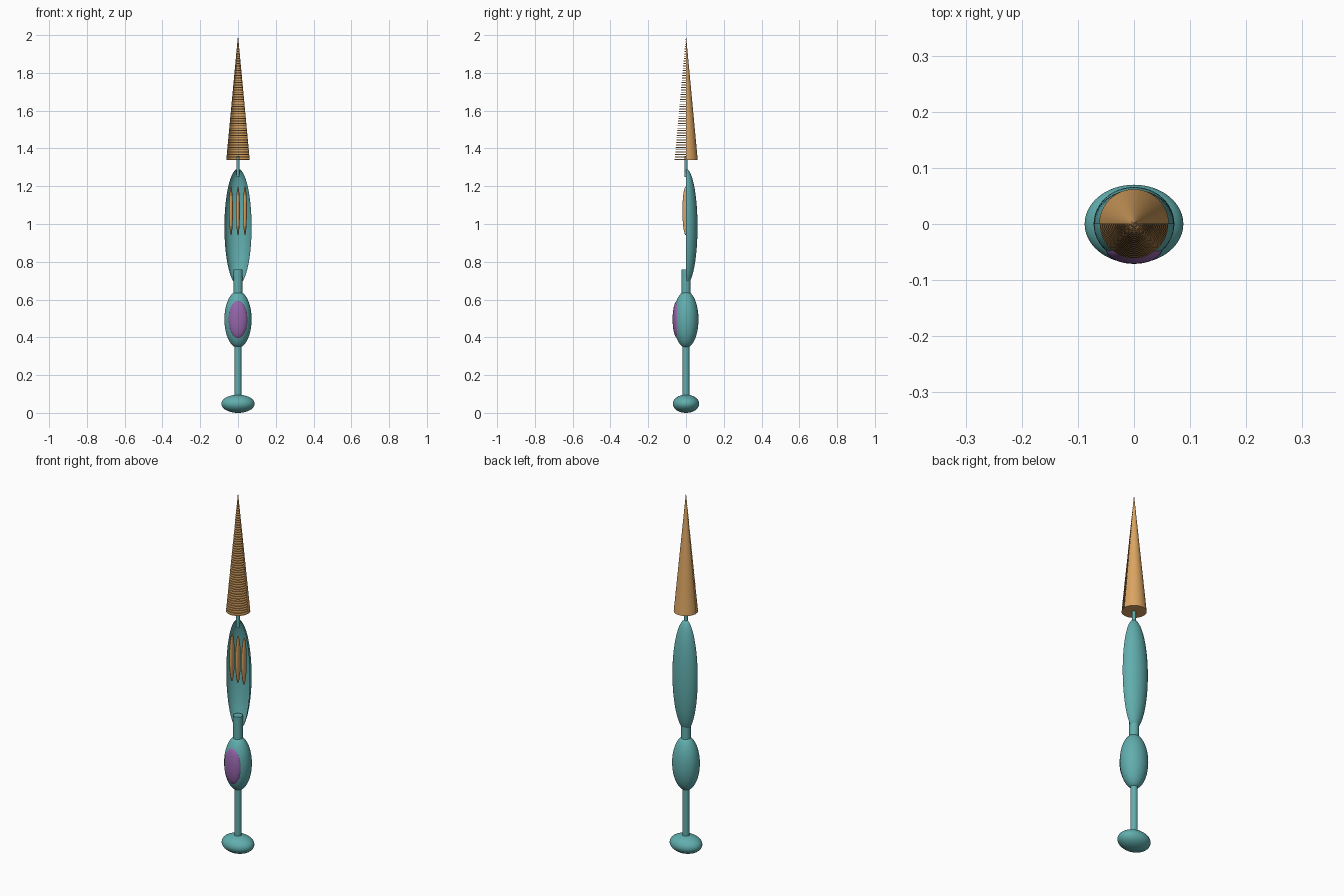
import bpy, bmesh
from mathutils import Matrix, Vector

if "Cube" in bpy.data.objects:
    bpy.data.objects.remove(bpy.data.objects["Cube"])


def material(name, rgb):
    m = bpy.data.materials.new(name)
    m.diffuse_color = (*rgb, 1)
    m.use_nodes = True
    m.node_tree.nodes["Principled BSDF"].inputs["Base Color"].default_value = m.diffuse_color
    return m


TEAL = material("teal", (0.12, 0.42, 0.42))
ORANGE = material("orange", (0.70, 0.37, 0.12))
PURPLE = material("purple", (0.30, 0.13, 0.40))


def finish(name, bm, mat, half=False):
    # half parts are open shells that keep only the back side (y > 0)
    if half:
        bmesh.ops.bisect_plane(bm, geom=bm.verts[:] + bm.edges[:] + bm.faces[:],
                               plane_co=Vector((0, 0, 0)), plane_no=Vector((0, 1, 0)),
                               clear_inner=True)
    me = bpy.data.meshes.new(name)
    bm.to_mesh(me)
    bm.free()
    me.materials.append(mat)
    ob = bpy.data.objects.new(name, me)
    bpy.context.collection.objects.link(ob)
    bpy.context.view_layer.objects.active = ob
    bpy.ops.object.select_all(action='DESELECT')
    ob.select_set(True)
    bpy.ops.object.shade_smooth_by_angle()
    return ob


def ellipsoid(name, centre, radii, mat, half=False):
    bm = bmesh.new()
    bmesh.ops.create_uvsphere(bm, u_segments=48, v_segments=32, radius=1,
                              matrix=Matrix.Translation(centre) @ Matrix.Diagonal((*radii, 1)))
    finish(name, bm, mat, half)


def add_cone(bm, r1, r2, z1, z2, caps=True):
    bmesh.ops.create_cone(bm, cap_ends=caps, segments=48, radius1=r1, radius2=r2,
                          depth=z2 - z1, matrix=Matrix.Translation((0, 0, (z1 + z2) / 2)))


def rod(name, r, z1, z2):
    bm = bmesh.new()
    add_cone(bm, r, r, z1, z2)
    finish(name, bm, TEAL)


# Foot, stem, bulb and neck
ellipsoid("foot", (0, 0, 0.048), (0.088, 0.07, 0.048), TEAL)
rod("stem", 0.018, 0.06, 0.38)
ellipsoid("bulb", (0, 0, 0.495), (0.072, 0.066, 0.15), TEAL)
ellipsoid("bulb_inlay", (0, -0.045, 0.495), (0.05, 0.026, 0.10), PURPLE)
rod("neck", 0.024, 0.62, 0.76)

# Hollow half shell with three slender beads
ellipsoid("body_shell", (0, 0, 0.985), (0.072, 0.061, 0.307), TEAL, half=True)
for i in (-1, 0, 1):
    ellipsoid("bead", (i * 0.037, 0, 1.07), (0.010, 0.019, 0.13), ORANGE)
rod("pin", 0.009, 1.25, 1.36)

# Half cone backing the ribbed tip
BASE, TOP, RADIUS = 1.34, 2.0, 0.062
bm = bmesh.new()
add_cone(bm, RADIUS, 0, BASE, TOP)
finish("tip_shell", bm, ORANGE, half=True)

# Stack of thin discs filling the cone
bm = bmesh.new()
COUNT = 52
for i in range(COUNT):
    t = i / COUNT
    z = BASE + t * (TOP - BASE)
    r = (RADIUS - 0.001) * (1 - t)
    add_cone(bm, r, r * 0.97, z, z + 0.0045)
finish("tip_ribs", bm, ORANGE)
